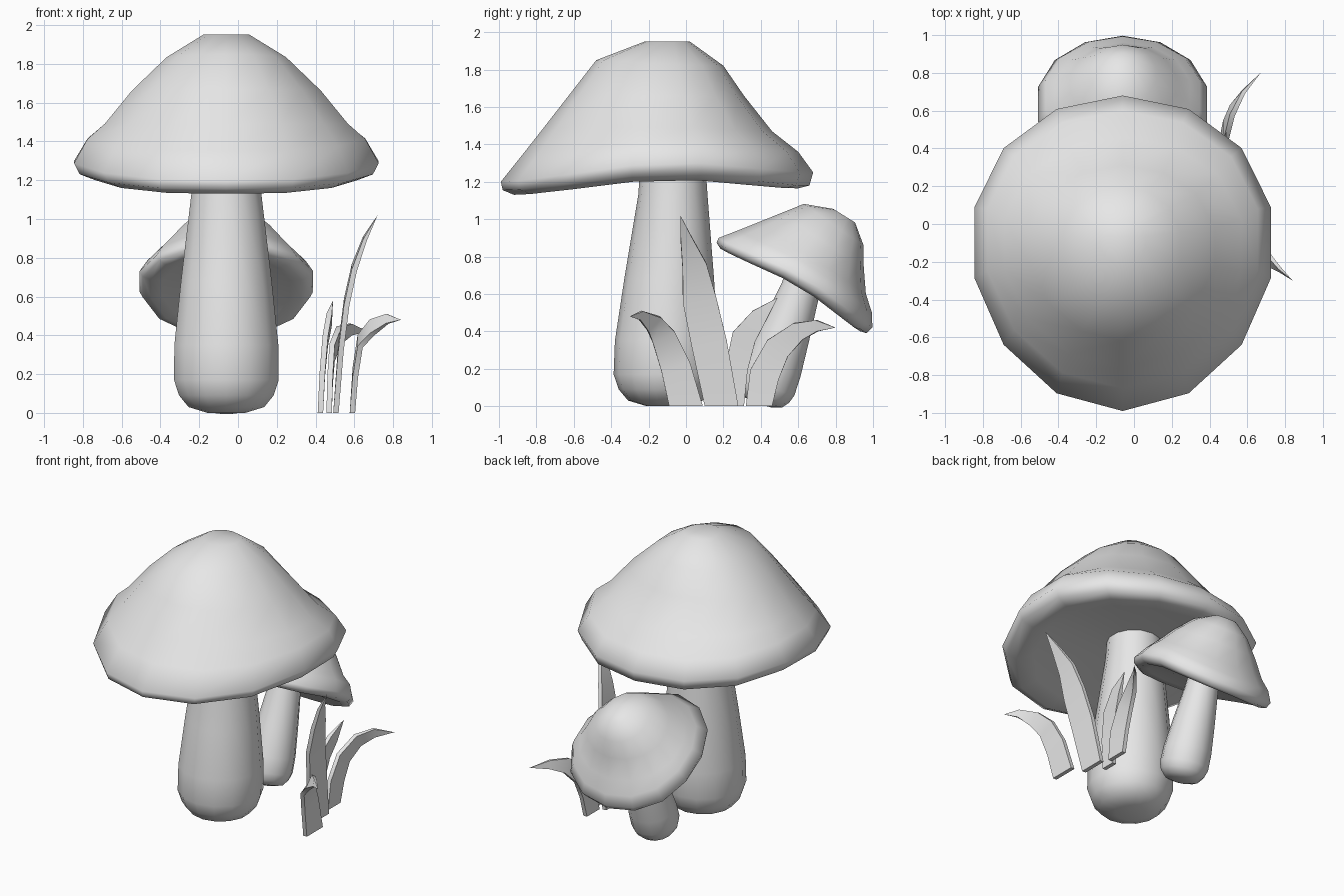
import bpy, bmesh, math
from mathutils import Matrix, Vector

cube = bpy.data.objects.get("Cube")
if cube:
    bpy.data.objects.remove(cube, do_unlink=True)

grey = bpy.data.materials.new("light grey")
grey.use_nodes = True
grey.diffuse_color = (0.8, 0.8, 0.8, 1)
grey.node_tree.nodes["Principled BSDF"].inputs["Base Color"].default_value = (0.8, 0.8, 0.8, 1)

SIDES = 14
CENTRE_X = -0.06


def loft(name, rings, matrix=Matrix(), smooth=60):
    """Skin a stack of point rings, close both ends and shade the result."""
    bm = bmesh.new()
    loops = [[bm.verts.new(matrix @ Vector(p)) for p in ring] for ring in rings]
    for low, high in zip(loops, loops[1:]):
        n = len(low)
        for i in range(n):
            j = (i + 1) % n
            bm.faces.new((low[i], low[j], high[j], high[i]))
    bm.faces.new(loops[0])
    bm.faces.new(loops[-1])
    bmesh.ops.remove_doubles(bm, verts=bm.verts, dist=0.0001)
    bmesh.ops.recalc_face_normals(bm, faces=bm.faces)
    mesh = bpy.data.meshes.new(name)
    bm.to_mesh(mesh)
    bm.free()
    mesh.materials.append(grey)
    obj = bpy.data.objects.new(name, mesh)
    bpy.context.collection.objects.link(obj)
    bpy.ops.object.select_all(action='DESELECT')
    obj.select_set(True)
    bpy.context.view_layer.objects.active = obj
    bpy.ops.object.shade_smooth_by_angle(angle=math.radians(smooth))
    return obj


def cap_ring(half_width, y_front, y_back, z_front, z_side, z_back):
    """One ring of a cap, with its rim lifted at the two sides."""
    points = []
    for i in range(SIDES):
        a = math.tau * i / SIDES
        s, back = math.sin(a), (1 + math.cos(a)) / 2
        y = y_front + (y_back - y_front) * back + 0.075 * half_width * s * s
        z = z_front + (z_back - z_front) * back
        z += (z_side - (z_front + z_back) / 2) * s ** 4
        points.append((CENTRE_X + half_width * s * 1.02, y, z))
    return points


def stem_ring(radius, y, z):
    angles = [math.tau * i / SIDES for i in range(SIDES)]
    return [(CENTRE_X + radius * math.sin(a), y + radius * math.cos(a), z) for a in angles]


# Caps: half width, front y, back y, then front, side and back height
cap = [cap_ring(*r) for r in (
    (0.12, -0.22, 0.02, 1.95, 1.95, 1.95),
    (0.31, -0.48, 0.20, 1.85, 1.83, 1.82),
    (0.49, -0.62, 0.31, 1.67, 1.66, 1.66),
    (0.63, -0.76, 0.46, 1.49, 1.49, 1.47),
    (0.72, -0.87, 0.60, 1.35, 1.42, 1.36),
    (0.79, -0.99, 0.68, 1.20, 1.30, 1.25),
    (0.76, -0.98, 0.66, 1.155, 1.24, 1.18),
    (0.68, -0.92, 0.60, 1.13, 1.21, 1.165),
    (0.58, -0.80, 0.50, 1.16, 1.22, 1.18),
    (0.20, -0.35, 0.10, 1.24, 1.24, 1.24),
)]
loft("large_cap", cap)
tilt = (Matrix.Translation((CENTRE_X, 0.585, 0.66))
        @ Matrix.Rotation(math.radians(-32), 4, 'X')
        @ Matrix.Diagonal((0.57, 0.57, 0.61, 1))
        @ Matrix.Translation((-CENTRE_X, 0.155, -1.225)))
loft("small_cap", cap, tilt)

# Stems: radius, y, height
stem = [stem_ring(*r) for r in (
    (0.10, -0.11, 0.0), (0.20, -0.11, 0.03), (0.25, -0.11, 0.09),
    (0.277, -0.11, 0.17), (0.275, -0.105, 0.35), (0.24, -0.09, 0.68),
    (0.185, -0.07, 1.13), (0.175, -0.07, 1.28),
)]
loft("large_stem", stem)
lean = (Matrix.Translation((CENTRE_X, 0.40, 0.01))
        @ Matrix.Rotation(math.radians(-17), 4, 'X')
        @ Matrix.Diagonal((0.57, 0.57, 0.58, 1))
        @ Matrix.Translation((-CENTRE_X, 0.11, 0)))
loft("small_stem", stem, lean)


def grass_blade(name, path, thick=0.028):
    """Flat tapered blade along a path of x, y, z and width."""
    spots = [Vector(p[:3]) for p in path]
    rings = []
    for i, (x, y, z, width) in enumerate(path):
        along = spots[min(i + 1, len(spots) - 1)] - spots[max(i - 1, 0)]
        if i == 0:
            along = Vector((0, 0, 1))
        across = Vector((0, along.z, -along.y)).normalized()
        out = along.cross(across).normalized() * thick / 2
        out *= min(1, width * 12)
        side = across * width / 2
        rings.append([spots[i] + side + out, spots[i] - side + out,
                      spots[i] - side - out, spots[i] + side - out])
    loft(name, rings, smooth=30)


grass_blade("grass_front", (
    (0.59, 0.0, 0.0, 0.18), (0.605, -0.055, 0.21, 0.16), (0.63, -0.12, 0.37, 0.13),
    (0.69, -0.17, 0.44, 0.10), (0.77, -0.24, 0.485, 0.05), (0.84, -0.30, 0.48, 0.0)))
grass_blade("grass_tall", (
    (0.505, 0.19, 0.0, 0.18), (0.53, 0.125, 0.33, 0.19), (0.56, 0.072, 0.57, 0.18),
    (0.60, 0.045, 0.75, 0.13), (0.655, 0.0, 0.90, 0.06), (0.72, -0.03, 1.02, 0.0)))
grass_blade("grass_inner", (
    (0.425, 0.26, 0.0, 0.10), (0.435, 0.27, 0.20, 0.12), (0.45, 0.31, 0.37, 0.13),
    (0.47, 0.39, 0.48, 0.09), (0.49, 0.49, 0.58, 0.0)))
grass_blade("grass_back", (
    (0.47, 0.39, 0.0, 0.14), (0.475, 0.42, 0.17, 0.16), (0.485, 0.49, 0.31, 0.14),
    (0.52, 0.60, 0.40, 0.10), (0.58, 0.70, 0.43, 0.06), (0.67, 0.80, 0.42, 0.0)))
